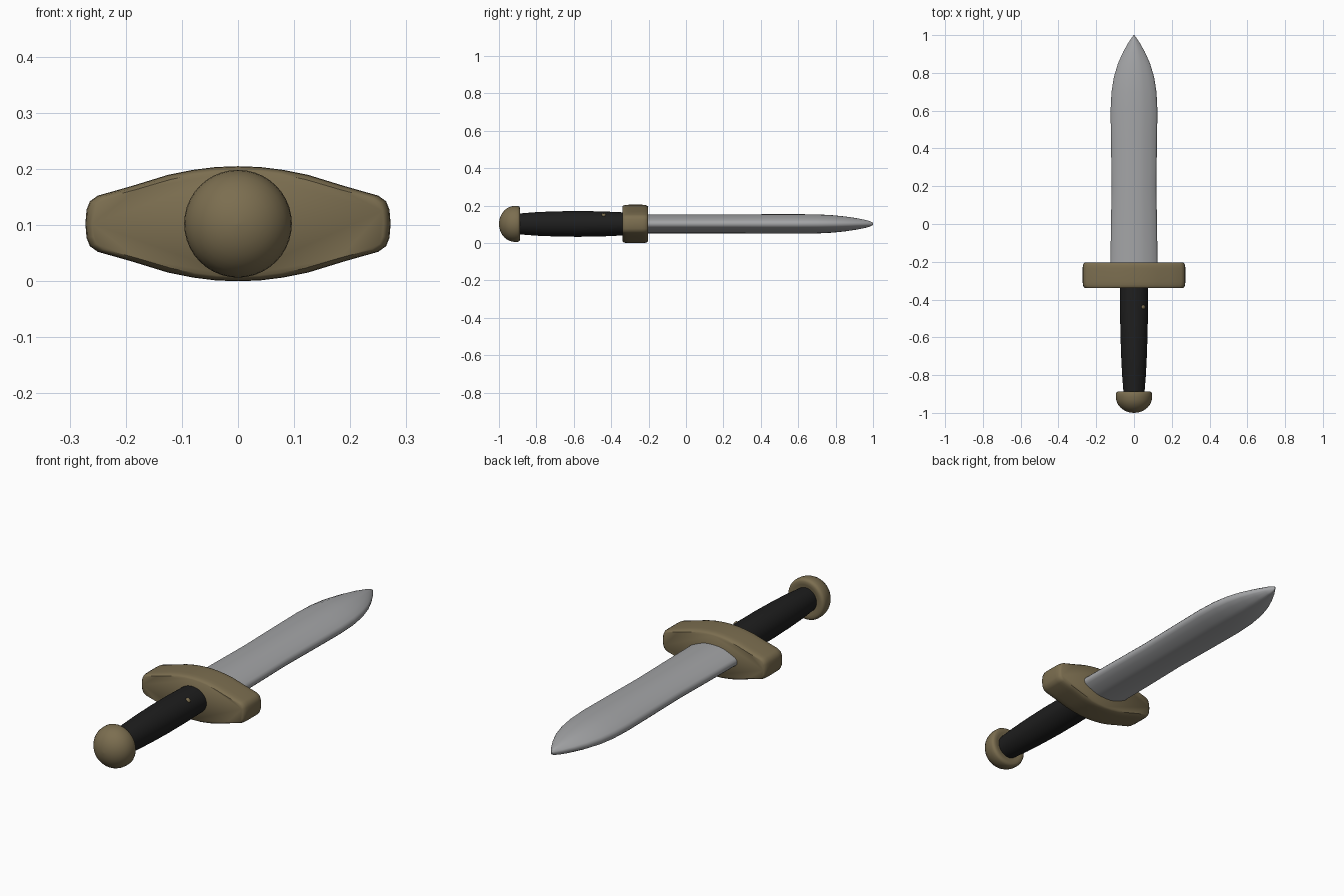
import bpy, bmesh, math

if "Cube" in bpy.data.objects:
    bpy.data.objects.remove(bpy.data.objects["Cube"], do_unlink=True)

MID = 0.1025  # height of the long axis


def material(name, rgb):
    m = bpy.data.materials.new(name)
    m.use_nodes = True
    m.diffuse_color = (*rgb, 1)
    m.node_tree.nodes["Principled BSDF"].inputs["Base Color"].default_value = (*rgb, 1)
    return m


brass = material("dull_brass", (0.2, 0.156, 0.08))
steel = material("steel", (0.37, 0.375, 0.385))
black = material("black_grip", (0.013, 0.013, 0.013))


def loft(name, section, stations, mat, angle=40):
    """Skin a unit cross-section along y; stations are (y, half width, half height)."""
    bm = bmesh.new()
    rings = [[bm.verts.new((x * w, y, MID + z * h)) for x, z in section]
             for y, w, h in stations]
    n = len(section)
    for a, b in zip(rings, rings[1:]):
        for i in range(n):
            j = (i + 1) % n
            bm.faces.new((a[i], a[j], b[j], b[i]))
    bm.faces.new(rings[0])
    bm.faces.new(rings[-1])
    bmesh.ops.recalc_face_normals(bm, faces=bm.faces)
    return finish(name, bm, mat, angle)


def finish(name, bm, mat, angle):
    me = bpy.data.meshes.new(name)
    bm.to_mesh(me)
    bm.free()
    me.materials.append(mat)
    ob = bpy.data.objects.new(name, me)
    bpy.context.collection.objects.link(ob)
    bpy.ops.object.select_all(action="DESELECT")
    ob.select_set(True)
    bpy.context.view_layer.objects.active = ob
    bpy.ops.object.shade_smooth_by_angle(angle=math.radians(angle))
    return ob


def mirrored(quarter):
    """Complete a closed outline from its +x, +z quarter, listed from the side to the top."""
    half = quarter + [(-x, z) for x, z in reversed(quarter[:-1])]
    return half + [(x, -z) for x, z in reversed(half[1:-1])]


circle = [(math.cos(t * math.tau / 40), math.sin(t * math.tau / 40)) for t in range(40)]

# Blade: flattened ridge with thin rounded edges, drawn in to a point
blade_section = mirrored([(1, 0), (0.98, 0.2), (0.92, 0.36), (0.7, 0.62),
                          (0.45, 0.87), (0.25, 0.97), (0, 1)])
loft("blade", blade_section,
     [(-0.25, 0.125, 0.05), (0, 0.122, 0.05), (0.2, 0.118, 0.05), (0.45, 0.122, 0.052),
      (0.6, 0.124, 0.052), (0.7, 0.119, 0.051), (0.78, 0.106, 0.047), (0.85, 0.085, 0.04),
      (0.91, 0.058, 0.031), (0.96, 0.03, 0.021), (0.985, 0.013, 0.014), (1, 0.002, 0.006)],
     steel, 50)

# Grip: round, swelling slightly in the middle
loft("grip", circle,
     [(-0.9, 0.055, 0.055), (-0.8, 0.063, 0.063), (-0.7, 0.068, 0.067),
      (-0.58, 0.072, 0.069), (-0.45, 0.074, 0.067), (-0.32, 0.074, 0.061)], black)

# Pommel: dome with a rounded rim
dome = [(-1 + 0.085 * (1 - math.cos(a)), 0.096 * math.sin(a))
        for a in (math.radians(d) for d in (1, 12, 24, 36, 48, 60, 70, 80, 90))]
rim = [(-0.9, 0.096), (-0.891, 0.092), (-0.887, 0.084), (-0.888, 0.07), (-0.893, 0.05)]
loft("pommel", circle, [(y, r, r) for y, r in dome + rim], brass, 60)

# Crossguard: bowed bar with softened edges
guard_outline = mirrored([(0.272, 0), (0.27, 0.025), (0.264, 0.04), (0.25, 0.05),
                          (0.19, 0.067), (0.125, 0.087), (0.08, 0.096),
                          (0.04, 0.101), (0, 0.1025)])
loft("crossguard", guard_outline,
     [(-0.34, 0.955, 0.91), (-0.334, 0.98, 0.96), (-0.322, 0.994, 0.99), (-0.305, 1, 1),
      (-0.235, 1, 1), (-0.22, 0.994, 0.99), (-0.209, 0.98, 0.96), (-0.203, 0.955, 0.91)],
     brass, 50)

# Grip pin: small stud set into the upper side of the grip
bm = bmesh.new()
bmesh.ops.create_uvsphere(bm, u_segments=12, v_segments=8, radius=0.014)
for v in bm.verts:
    v.co.x += 0.045
    v.co.y -= 0.44
    v.co.z += MID + 0.043
finish("grip_pin", bm, brass, 60)
